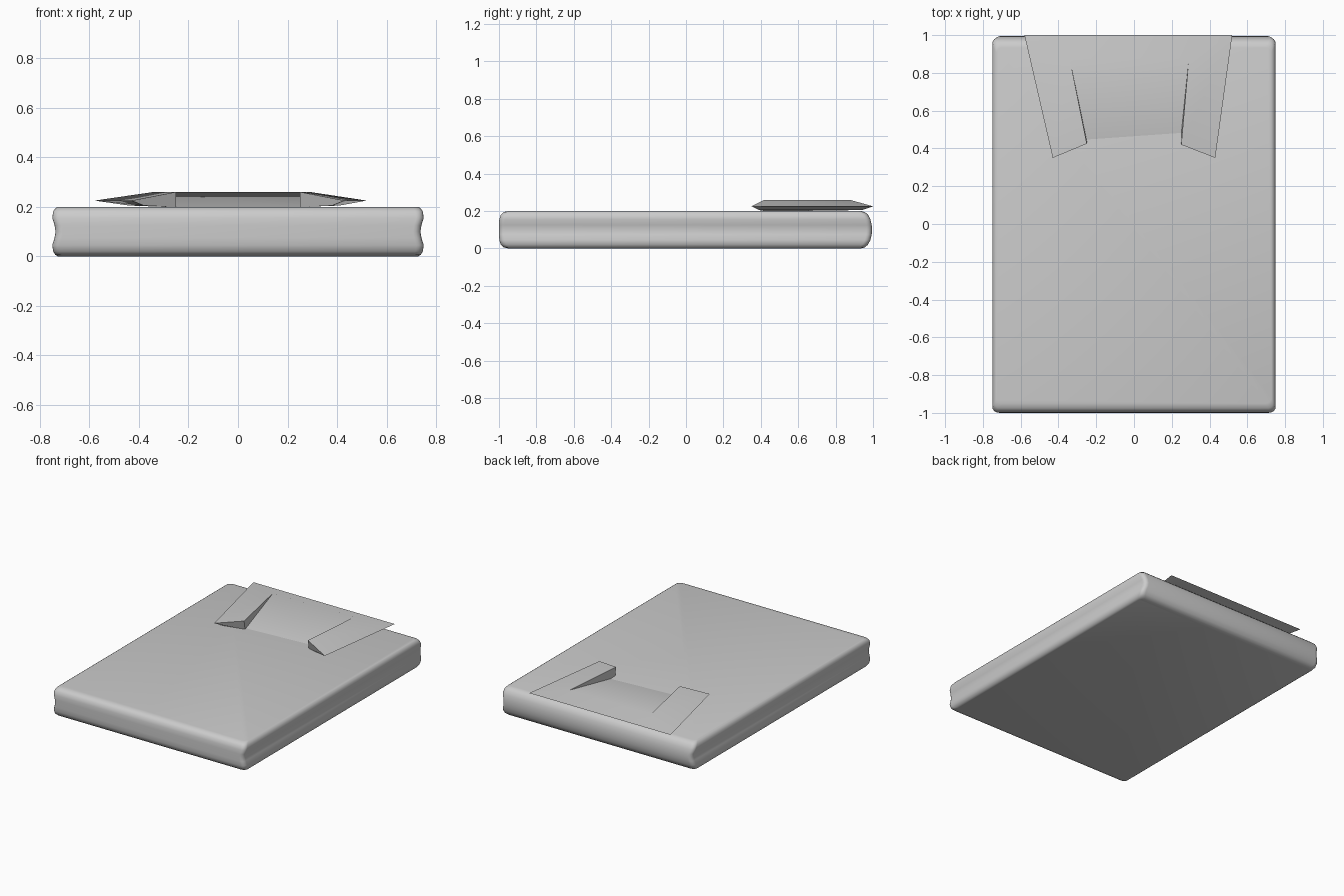
import bpy, bmesh, math

if "Cube" in bpy.data.objects:
    bpy.data.objects.remove(bpy.data.objects["Cube"])


def finish(name, bm, angle):
    bmesh.ops.recalc_face_normals(bm, faces=bm.faces)
    mesh = bpy.data.meshes.new(name)
    bm.to_mesh(mesh)
    bm.free()
    obj = bpy.data.objects.new(name, mesh)
    bpy.context.collection.objects.link(obj)
    bpy.ops.object.select_all(action='DESELECT')
    obj.select_set(True)
    bpy.context.view_layer.objects.active = obj
    bpy.ops.object.shade_smooth_by_angle(angle=math.radians(angle))
    return obj


def ring(bm, z, hx, y0, y1, r=0.03, steps=4):
    """Rounded rectangle of vertices at height z."""
    verts = []
    corners = [(hx - r, y1 - r), (-hx + r, y1 - r), (-hx + r, y0 + r), (hx - r, y0 + r)]
    for i, (cx, cy) in enumerate(corners):
        for k in range(steps + 1):
            a = math.pi / 2 * (i + k / steps)
            verts.append(bm.verts.new((cx + r * math.cos(a), cy + r * math.sin(a), z)))
    return verts


# Slab body: rounded front and back edges, slightly pinched long sides
half = [(0.0, 0.728, -0.95, 0.935), (0.006, 0.738, -0.975, 0.957),
        (0.02, 0.747, -0.99, 0.973), (0.045, 0.75, -0.998, 0.986),
        (0.075, 0.741, -1.0, 0.993), (0.1, 0.737, -1.0, 0.995)]
levels = half + [(0.2 - z, a, b, c) for z, a, b, c in reversed(half[:-1])]
bm = bmesh.new()
rings = [ring(bm, *lv) for lv in levels]
for lo, hi in zip(rings, rings[1:]):
    n = len(lo)
    for i in range(n):
        bm.faces.new((lo[i], lo[(i + 1) % n], hi[(i + 1) % n], hi[i]))
bm.faces.new(rings[0])
bm.faces.new(rings[-1])
finish("slab_body", bm, 40)

# Collar: bevelled U strip, each path point listed left tip to right tip
outer = [(-0.43, 0.35, 0.225), (-0.58, 1.0, 0.225), (0.52, 1.0, 0.225), (0.43, 0.35, 0.225)]
ridge = [(-0.25, 0.425, 0.26), (-0.34, 0.875, 0.26), (0.29, 0.875, 0.26), (0.25, 0.42, 0.26)]
under = [(-0.38, 0.39, 0.205), (-0.44, 0.94, 0.205), (0.41, 0.94, 0.205), (0.38, 0.39, 0.205)]
inner = [(-0.25, 0.435, 0.198), (-0.25, 0.44, 0.199), (0.25, 0.475, 0.199), (0.25, 0.43, 0.198)]
bm = bmesh.new()
rows = [[bm.verts.new(p) for p in row] for row in (outer, ridge, inner, under)]
for a, b in zip(rows, rows[1:] + rows[:1]):
    for i in range(3):
        bm.faces.new((a[i], a[i + 1], b[i + 1], b[i]))
for end in (0, 3):
    bm.faces.new([row[end] for row in rows])
finish("collar", bm, 40)
